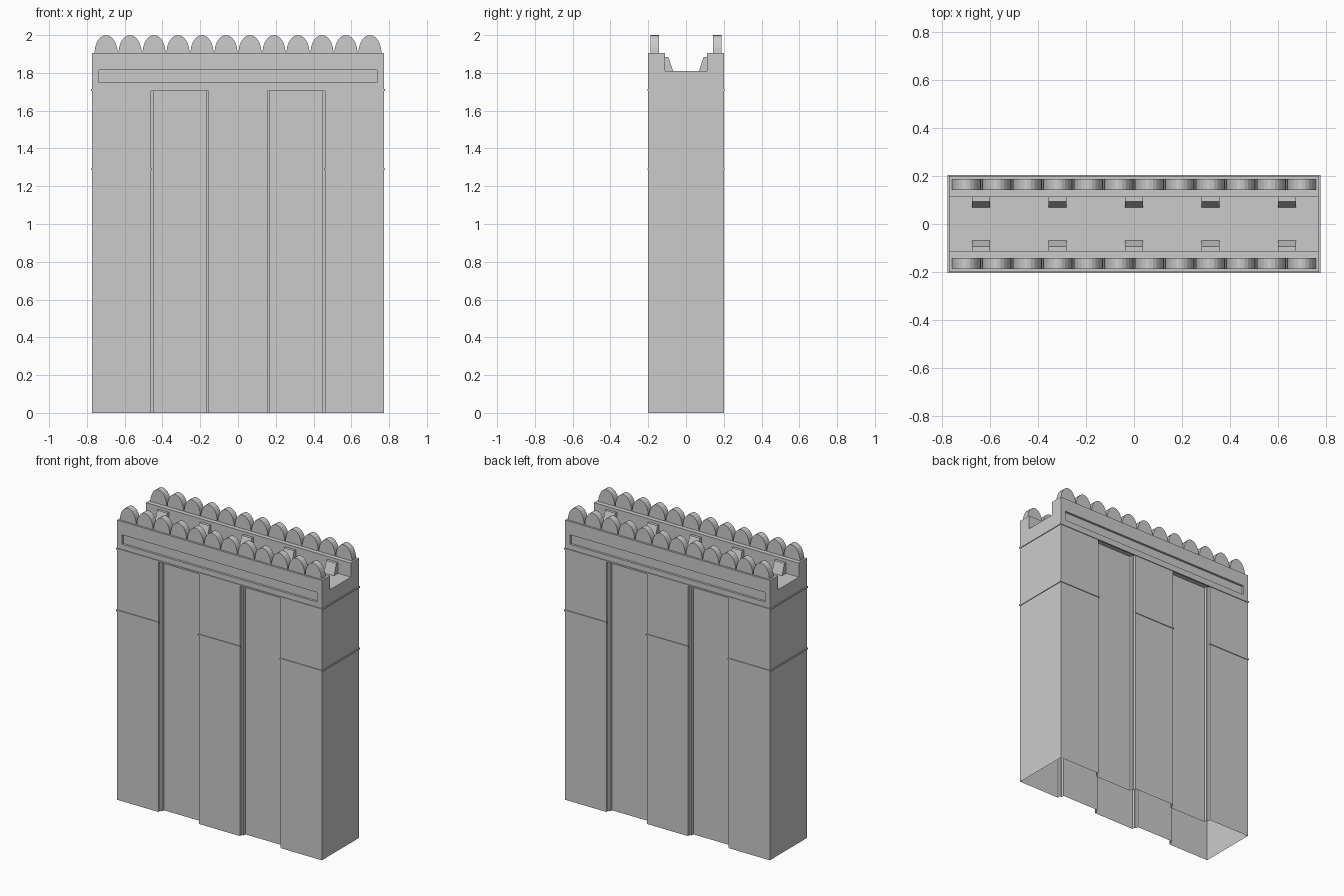
import bpy, bmesh, math

if "Cube" in bpy.data.objects:
    bpy.data.objects.remove(bpy.data.objects["Cube"])

HX, HY = 0.772, 0.2        # half length / half depth
Z1, Z2 = 1.71, 1.905       # recess head, parapet top


def finish(name, bm, fix=True):
    if fix:
        bmesh.ops.recalc_face_normals(bm, faces=bm.faces)
    me = bpy.data.meshes.new(name)
    bm.to_mesh(me)
    bm.free()
    ob = bpy.data.objects.new(name, me)
    bpy.context.collection.objects.link(ob)
    return ob


def prism(bm, pts, offset, caps=True):
    """Extrude a closed 3D outline along offset."""
    a = [bm.verts.new(p) for p in pts]
    b = [bm.verts.new([p[i] + offset[i] for i in range(3)]) for p in pts]
    n = len(a)
    for i in range(n):
        j = (i + 1) % n
        bm.faces.new((a[i], a[j], b[j], b[i]))
    if caps:
        bm.faces.new(a[::-1])
        bm.faces.new(b)


def box(bm, x0, x1, y0, y1, z0, z1):
    prism(bm, [(x0, y0, z0), (x1, y0, z0), (x1, y1, z0), (x0, y1, z0)],
          (0, 0, z1 - z0))


# Hollow wall shaft with stepped recesses, open at the bottom
S, D = 0.02, 0.04
half = []
for x0, x1 in ((-0.46, -0.155), (0.155, 0.46)):
    half += [(x0, -HY), (x0, -HY + S), (x0 + .013, -HY + S), (x0 + .013, -HY + D),
             (x1 - .013, -HY + D), (x1 - .013, -HY + S), (x1, -HY + S), (x1, -HY)]
front = [(-HX, -HY)] + half + [(HX, -HY)]
plan = front + [(-x, -y) for x, y in front]
bm = bmesh.new()
prism(bm, [(x, y, 0) for x, y in plan], (0, 0, Z1), caps=False)
# outline runs counter-clockwise, so faces already point outward
finish("wall_shaft", bm, fix=False)

# Parapet block with a walkway channel
W, FL = 0.112, 1.81
section = [(-HY, Z1), (HY, Z1), (HY, Z2), (W, Z2), (W, FL), (-W, FL), (-W, Z2), (-HY, Z2)]
bm = bmesh.new()
prism(bm, [(-HX, y, z) for y, z in section], (2 * HX, 0, 0))
parapet = finish("parapet", bm)

# Long sunken panels on both faces
bm = bmesh.new()
for s in (-1, 1):
    y = sorted((s * (HY - 0.015), s * (HY + 0.05)))
    box(bm, -0.735, 0.735, *y, 1.75, 1.815)
cutter = finish("panel_cutter", bm)
cutter.hide_render = True
mod = parapet.modifiers.new("panels", 'BOOLEAN')
mod.object = cutter
mod.solver = 'EXACT'
bpy.context.view_layer.objects.active = parapet
bpy.ops.object.modifier_apply(modifier=mod.name)
bpy.data.objects.remove(cutter)

# Rounded merlons
bm = bmesh.new()
for s in (-1, 1):
    for i in range(12):
        cx = (i - 5.5) * 0.127
        y0 = 0.142 if s > 0 else -0.187
        arc = [(cx + 0.061 * math.cos(math.pi * k / 12), y0,
                Z2 + 0.095 * math.sin(math.pi * k / 12)) for k in range(13)]
        prism(bm, arc, (0, 0.045, 0))
finish("merlons", bm)

# Sloped buttresses along the walkway
bm = bmesh.new()
for s in (-1, 1):
    prof = [(W, FL), (0.068, FL), (0.094, 1.885), (W, 1.885)]
    for i in range(-2, 3):
        prism(bm, [(i * 0.319 - 0.038, s * y, z) for y, z in prof], (0.076, 0, 0))
finish("walkway_buttresses", bm)

# Thin string courses
T, H = 0.005, 0.005
bm = bmesh.new()
for z, spans in ((1.29, ((-HX - T, -0.455), (-0.16, 0.16), (0.455, HX + T))),
                 (Z1, ((-HX - T, HX + T),))):
    for s in (-1, 1):
        ys = sorted((s * (HY - T), s * (HY + T)))
        xs = sorted((s * (HX - T), s * (HX + T)))
        for x0, x1 in spans:
            box(bm, x0, x1, *ys, z - H, z + H)
        box(bm, *xs, -HY + T, HY - T, z - H, z + H)
finish("string_courses", bm)
